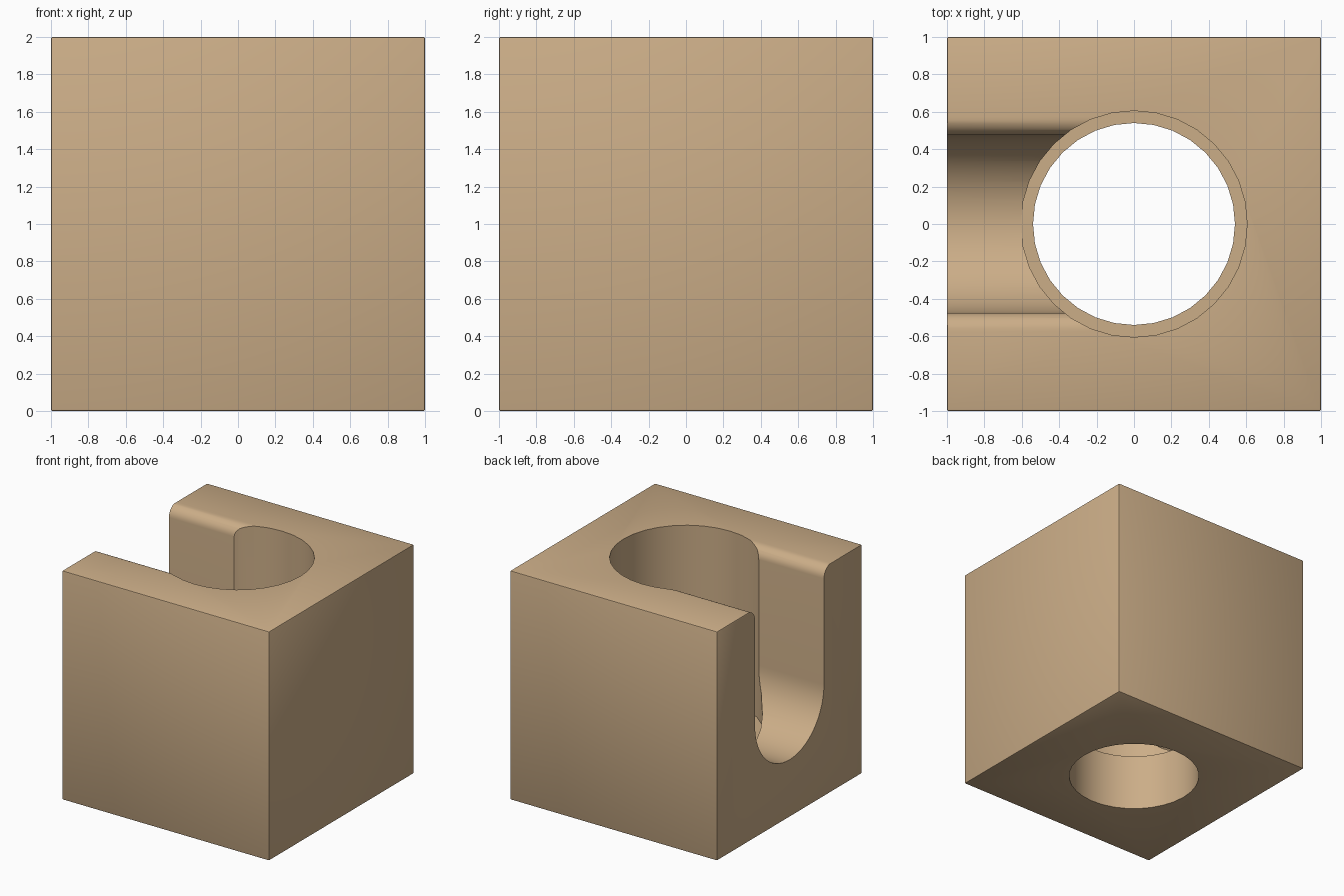
import bpy, bmesh
from math import pi, sin, cos, radians

default = bpy.data.objects.get("Cube")
if default:
    bpy.data.objects.remove(default, do_unlink=True)

tan = bpy.data.materials.new("tan")
tan.use_nodes = True
tan.diffuse_color = (0.60, 0.42, 0.245, 1)
tan.node_tree.nodes["Principled BSDF"].inputs["Base Color"].default_value = tan.diffuse_color


def add_object(name, bm):
    bmesh.ops.recalc_face_normals(bm, faces=bm.faces)
    mesh = bpy.data.meshes.new(name)
    bm.to_mesh(mesh)
    bm.free()
    mesh.materials.append(tan)
    obj = bpy.data.objects.new(name, mesh)
    bpy.context.collection.objects.link(obj)
    return obj


def prism(name, points, offset):
    """Extrude a closed outline along an offset vector."""
    bm = bmesh.new()
    face = bm.faces.new([bm.verts.new(p) for p in points])
    out = bmesh.ops.extrude_face_region(bm, geom=[face])
    verts = [g for g in out["geom"] if isinstance(g, bmesh.types.BMVert)]
    bmesh.ops.translate(bm, vec=offset, verts=verts)
    return add_object(name, bm)


def bore(name, radius, bottom, top, sides=32):
    ring = [(radius * cos(2 * pi * i / sides), radius * sin(2 * pi * i / sides), bottom)
            for i in range(sides)]
    return prism(name, ring, (0, 0, top - bottom))


def arc(cy, cz, radius, start, end, steps):
    angles = [radians(start + (end - start) * i / steps) for i in range(steps + 1)]
    return [(-1.2, cy + radius * cos(a), cz + radius * sin(a)) for a in angles]


# Block with slightly softened edges
bm = bmesh.new()
bmesh.ops.create_cube(bm, size=2)
bmesh.ops.translate(bm, vec=(0, 0, 1), verts=bm.verts)
bmesh.ops.bevel(bm, geom=list(bm.edges), offset=0.01, segments=2, profile=0.5, affect="EDGES")
block = add_object("block", bm)

# Slot outline: round bottom, straight walls, rounded lips at the top
half, lip, floor = 0.475, 0.1, 0.501
right_lip = arc(half + lip, 2 - lip, lip, 180, 90, 8)
left_lip = arc(-half - lip, 2 - lip, lip, 90, 0, 8)
top = [(-1.2, half + lip, 2.2), (-1.2, -half - lip, 2.2)]
outline = arc(0, floor + half, half, 180, 360, 32) + right_lip + top + left_lip

# Cut the stepped round hole and the side slot
cutters = [
    bore("lower_bore", 0.54, -0.2, 1.0),
    bore("upper_bore", 0.605, 0.5, 2.2),
    prism("side_slot", outline, (1.2, 0, 0)),
]
bpy.ops.object.select_all(action="DESELECT")
bpy.context.view_layer.objects.active = block
block.select_set(True)
for cutter in cutters:
    cutter.hide_render = True
    mod = block.modifiers.new(cutter.name, "BOOLEAN")
    mod.operation = "DIFFERENCE"
    mod.solver = "EXACT"
    mod.object = cutter
    bpy.ops.object.modifier_apply(modifier=mod.name)
    bpy.data.objects.remove(cutter, do_unlink=True)

bpy.ops.object.shade_smooth_by_angle(angle=radians(30))
